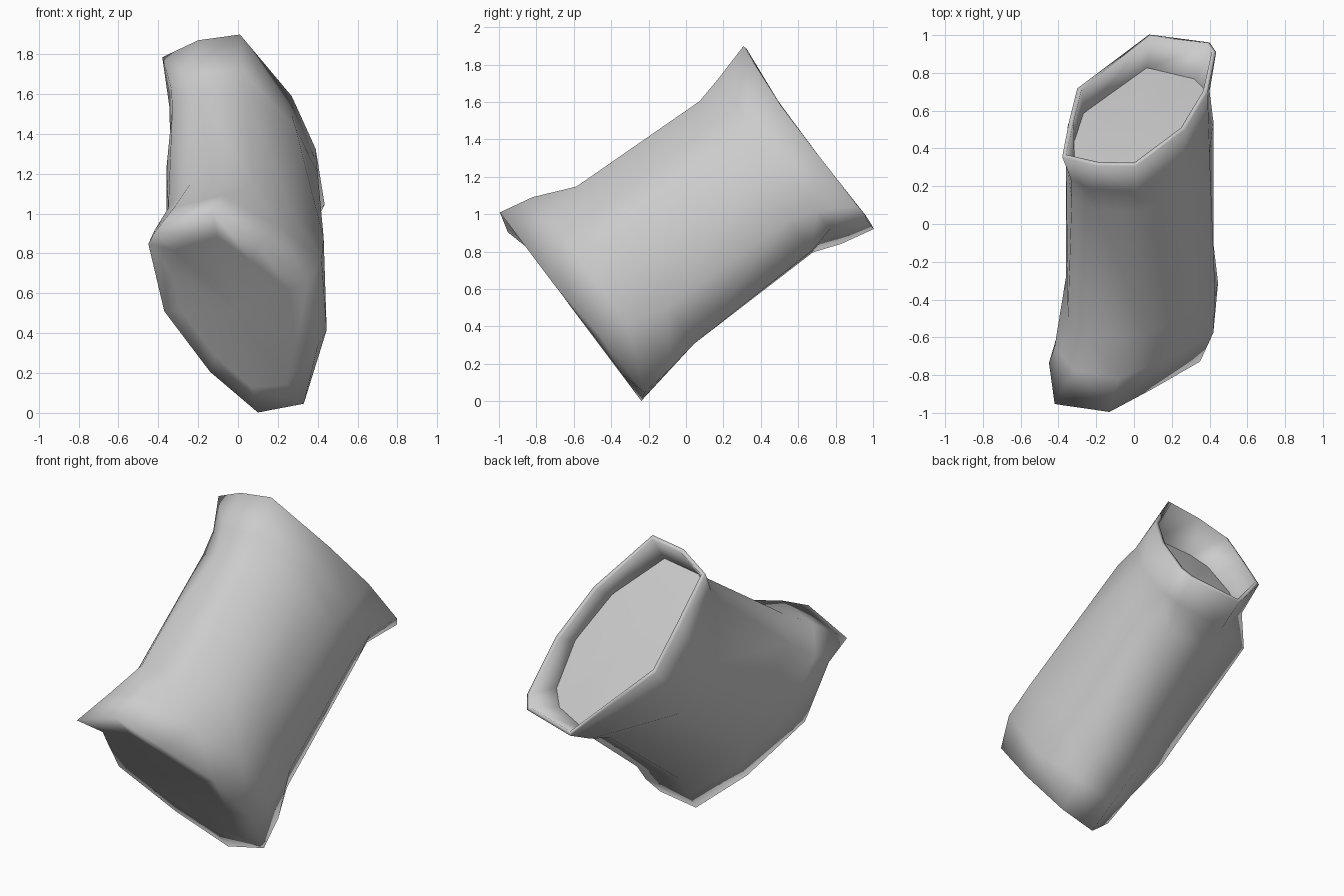
import bpy
import bmesh
from mathutils import Vector

default_cube = bpy.data.objects.get("Cube")
if default_cube:
    bpy.data.objects.remove(default_cube, do_unlink=True)

# The sack leans back: its length runs up and backwards, its width is x
CENTRE = Vector((0, 0, 0.95))
LENGTH = Vector((0, 0.8, 0.6))
HEIGHT = Vector((0, -0.6, 0.8))


def place(x, height, along):
    return CENTRE + Vector((x, 0, 0)) + HEIGHT * height + LENGTH * along


def make_material(name, colour):
    material = bpy.data.materials.new(name)
    material.use_nodes = True
    material.diffuse_color = colour
    shader = material.node_tree.nodes["Principled BSDF"]
    shader.inputs["Base Color"].default_value = colour
    shader.inputs["Roughness"].default_value = 0.8
    return material


def add_ring(bm, outline, along):
    """Outline points are (x, height) with an optional shift along the sack."""
    return [bm.verts.new(place(p[0], p[1], along + sum(p[2:])))
            for p in outline]


def bridge(bm, ring_a, ring_b):
    count = len(ring_a)
    for i in range(count):
        j = (i + 1) % count
        bm.faces.new((ring_a[i], ring_a[j], ring_b[j], ring_b[i]))


def fan(bm, ring, tip):
    for i, vert in enumerate(ring):
        bm.faces.new((vert, ring[(i + 1) % len(ring)], tip))


def resize(outline, factor):
    """Shrink an outline about its middle and flatten it."""
    middle_x = sum(p[0] for p in outline) / len(outline)
    return [(middle_x + (p[0] - middle_x) * factor, p[1] * factor)
            for p in outline]


def finish(bm, name, material):
    bmesh.ops.recalc_face_normals(bm, faces=bm.faces)
    mesh = bpy.data.meshes.new(name)
    bm.to_mesh(mesh)
    bm.free()
    mesh.materials.append(material)
    mesh.shade_smooth()
    obj = bpy.data.objects.new(name, mesh)
    bpy.context.collection.objects.link(obj)
    return obj


grey = make_material("plain grey cloth", (0.6, 0.6, 0.6, 1))

# Cross-sections from the closed end to the open mouth
closed_end = [(-.13, .645), (-.42, .535, -.03), (-.45, .36, .11), (-.37, .02),
              (-.14, -.36), (.1, -.615), (.33, -.59, .04),
              (.4, -.22, .03), (.35, .2), (.1, .44)]
shoulder = [(-.08, .605), (-.32, .53), (-.42, .36, .03), (-.37, .01),
            (-.18, -.35), (.06, -.58), (.33, -.57, .04),
            (.445, -.24), (.42, .2), (.2, .41)]
lower_body = [(.07, .51), (-.24, .51), (-.35, .36), (-.36, 0),
              (-.31, -.26), (.01, -.54), (.3, -.54),
              (.42, -.3), (.43, .17), (.28, .32)]
upper_body = [(.04, .48), (-.2, .475), (-.33, .38), (-.36, 0),
              (-.35, -.28), (.04, -.53), (.31, -.52),
              (.42, -.31), (.4, -.02), (.29, .26)]
neck = [(.02, .515), (-.24, .485), (-.335, .4), (-.34, .08),
        (-.29, -.17), (.06, -.585), (.33, -.485),
        (.4, -.37), (.395, -.08), (.27, .23)]
mouth = [(.01, .575, .03), (-.2, .55, .015), (-.38, .455), (-.345, .15),
         (-.3, -.15), (.08, -.625), (.4, -.555),
         (.435, -.47), (.39, -.12), (.27, .21)]

# Sack: lofted skin with a nearly flat closed end and a thin wall
bm = bmesh.new()
rings = [add_ring(bm, outline, along) for outline, along in (
    (resize(closed_end, .75), -.755), (closed_end, -.76), (shoulder, -.57),
    (lower_body, -.35), (upper_body, .45), (neck, .6), (mouth, .785))]
for ring_a, ring_b in zip(rings, rings[1:]):
    bridge(bm, ring_a, ring_b)
fan(bm, rings[0], bm.verts.new(place(0, 0, -.745)))
sack = finish(bm, "sack", grey)
wall = sack.modifiers.new("wall", 'SOLIDIFY')
wall.thickness = 0.025
wall.offset = -1

# Contents: gently uneven surface filling the sack just below the mouth
bm = bmesh.new()
edge = add_ring(bm, resize(neck, .98), .61)
inner = add_ring(bm, resize(neck, .55), .62)
for i, vert in enumerate(inner):
    vert.co += LENGTH * (0.008 if i % 2 else -0.004)
bridge(bm, edge, inner)
fan(bm, inner, bm.verts.new(place(.02, 0, .62)))
contents = finish(bm, "contents", grey)
# The open surface must face the mouth
if contents.data.polygons[0].normal.dot(LENGTH) < 0:
    contents.data.flip_normals()
